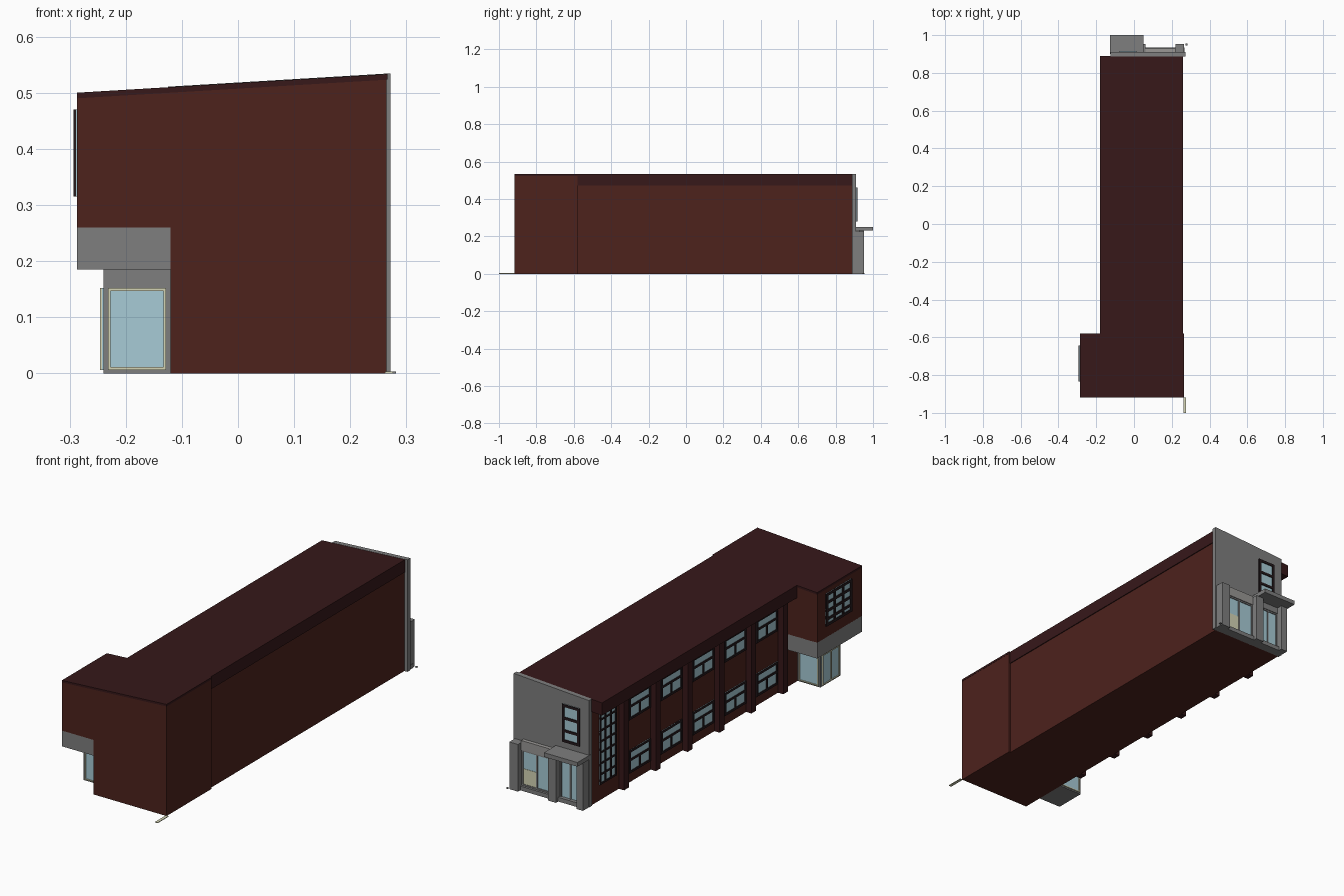
import bpy, bmesh

if "Cube" in bpy.data.objects:
    bpy.data.objects.remove(bpy.data.objects["Cube"])


def material(name, r, g, b):
    m = bpy.data.materials.new(name)
    m.diffuse_color = (r, g, b, 1)
    m.use_nodes = True
    m.node_tree.nodes["Principled BSDF"].inputs["Base Color"].default_value = m.diffuse_color
    return m


BRICK = material("brick", 0.075, 0.016, 0.012)
DARK = material("dark_trim", 0.038, 0.009, 0.010)
GREY = material("grey_render", 0.21, 0.21, 0.21)
PALE = material("pale_grey", 0.32, 0.31, 0.30)
GLASS = material("glass", 0.39, 0.60, 0.67)
CREAM = material("cream", 0.66, 0.66, 0.46)
FRAME = material("window_frame", 0.018, 0.010, 0.012)


def finish(name, bm, mat):
    bmesh.ops.recalc_face_normals(bm, faces=bm.faces)
    me = bpy.data.meshes.new(name)
    bm.to_mesh(me)
    bm.free()
    me.materials.append(mat)
    ob = bpy.data.objects.new(name, me)
    bpy.context.collection.objects.link(ob)
    return ob


def boxes(name, mat, *bounds):
    """One object made of boxes given as (x0, x1, y0, y1, z0, z1)."""
    bm = bmesh.new()
    for x0, x1, y0, y1, z0, z1 in bounds:
        for v in bmesh.ops.create_cube(bm, size=1)["verts"]:
            v.co = (x1 if v.co.x > 0 else x0,
                    y1 if v.co.y > 0 else y0,
                    z1 if v.co.z > 0 else z0)
    return finish(name, bm, mat)


def prism(name, mat, profile, y0, y1):
    """Extrude an x-z outline along y."""
    bm = bmesh.new()
    face = bm.faces.new([bm.verts.new((x, y0, z)) for x, z in profile])
    ext = bmesh.ops.extrude_face_region(bm, geom=[face])["geom"]
    for v in ext:
        if isinstance(v, bmesh.types.BMVert):
            v.co.y = y1
    return finish(name, bm, mat)


def top(x):
    """Height of the sloping roof."""
    return 0.5 + (x + 0.287) * 0.06


def sloped(x0, x1, drop, z0=None, thick=0.0):
    """Outline with a sloping top; flat bottom at z0 or parallel bottom."""
    a, b = top(x0) - drop, top(x1) - drop
    if z0 is None:
        return [(x0, a - thick), (x1, b - thick), (x1, b), (x0, a)]
    return [(x0, z0), (x1, z0), (x1, b), (x0, a)]


def window(name, axis, wall, out, u0, u1, z0, z1, rows, frame=FRAME, bar=0.008):
    """Glazing on a wall; rows = (relative height, columns) from the bottom."""
    def place(a, b, c, d, depth):
        p, q = sorted((wall, wall + out * depth))
        return (p, q, a, b, c, d) if axis == "x" else (a, b, p, q, c, d)
    bars = [place(u0, u0 + bar, z0, z1, .006), place(u1 - bar, u1, z0, z1, .006),
            place(u0, u1, z0, z0 + bar, .006)]
    total, z = sum(h for h, _ in rows), z0
    for h, cols in rows:
        nz = z + (z1 - z0) * h / total
        bars.append(place(u0, u1, nz - bar, nz, .006))
        for i in range(1, cols):
            u = u0 + (u1 - u0) * i / cols
            bars.append(place(u - bar / 2, u + bar / 2, z, nz, .006))
        z = nz
    boxes(name + "_glass", GLASS, place(u0, u1, z0, z1, .002))
    boxes(name + "_frame", frame, *bars)


# Main wing with overhanging mono-pitch roof
prism("main_walls", BRICK, sloped(-.12, .256, .05, 0), -.58, .89)
prism("main_roof", DARK, sloped(-.18, .26, 0, thick=.06), -.58, .89)

# Pilasters and paired windows along the left wall
for i in range(6):
    y = .66 - .24 * i
    boxes("pilaster", DARK, (-.148, -.12, y - .018, y + .018, 0, top(-.148) - .055))
    if i < 5:
        for z0 in (.045, .30):
            window("wing_window", "x", -.12, -1, y - .215, y - .055, z0, z0 + .108,
                   [(.62, 2), (.38, 1)], bar=.01)
window("stair_window", "x", -.12, -1, .70, .826, .075, .44, [(1, 3)] * 7)

# Front block: L-shaped end with overhanging upper storey
prism("front_block", BRICK,
      [(-.12, 0), (.265, 0), (.265, top(.265) - .01), (-.287, top(-.287) - .01),
       (-.287, .26), (-.12, .26)], -.917, -.58)
prism("front_roof", DARK, sloped(-.287, .266, 0, thick=.01), -.918, -.579)
boxes("overhang_band", GREY, (-.287, -.12, -.917, -.58, .185, .261))
window("upper_window", "x", -.287, -1, -.835, -.642, .315, .47, [(1, 3)] * 4, bar=.012)

# Glazed porch below the overhang
boxes("front_porch", GREY, (-.24, -.12, -.82, -.67, 0, .185))
window("porch_front", "y", -.82, -1, -.232, -.128, .006, .152, [(1, 1)], CREAM, .005)
window("porch_back", "y", -.67, 1, -.232, -.128, .006, .152, [(1, 1)], CREAM, .005)
window("porch_side", "x", -.24, -1, -.81, -.68, .006, .152, [(1, 2)], CREAM, .005)

# Rear grey facade with tall window
prism("rear_facade", GREY, sloped(-.125, .272, -.001, 0), .888, .91)
window("rear_window", "y", .91, 1, -.078, .014, .28, .46, [(1, 1)] * 3, bar=.012)

# Rear entrance: plinth, piers, canopy, shopfront glazing and doors
boxes("rear_plinth", GREY, (-.122, .268, .91, .935, 0, .02))
boxes("rear_piers", GREY, (.22, .266, .91, .952, 0, .225),
      (.02, .062, .91, .952, 0, .23), (-.123, -.088, .91, .952, 0, .23))
boxes("canopy", GREY, (-.127, .05, .90, 1.0, .23, .25))
boxes("shop_lintel", PALE, (.062, .22, .91, .928, .19, .235))
window("shop_window", "y", .918, 1, .062, .22, .02, .19, [(1, 2)], GREY, .007)
boxes("shop_panel", CREAM, (.145, .213, .91, .9215, .027, .10))
boxes("door_head", GREY, (-.088, .02, .91, .925, .20, .23))
window("rear_doors", "y", .916, 1, -.088, .02, .01, .20, [(1, 2)], GREY, .007)

# Small ground strips beside the corners
boxes("ground_strip", CREAM, (.262, .276, -1.0, -.918, 0, .003))
boxes("rear_ground_strip", GREY, (.272, .282, .945, .955, 0, .003))
